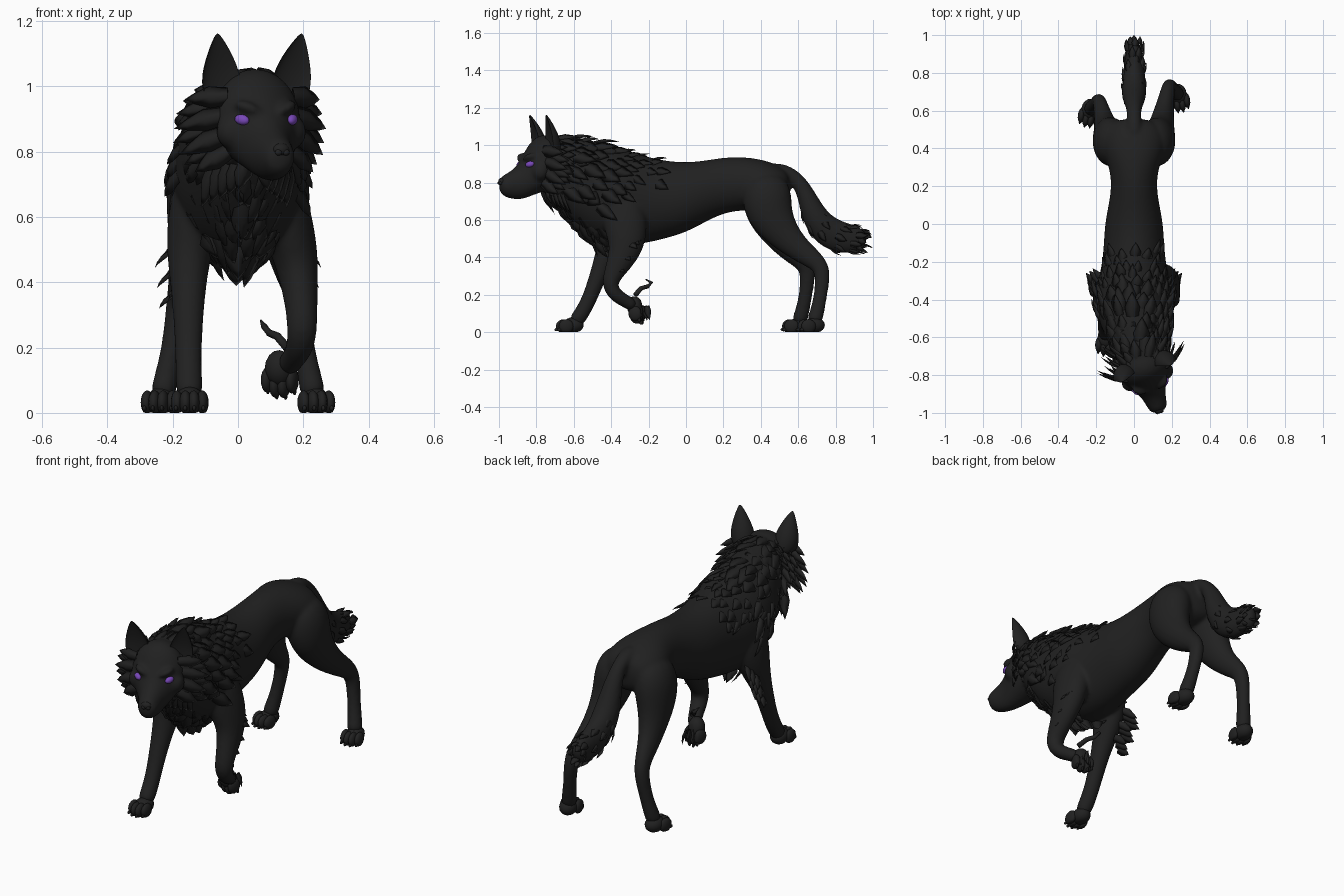
import bpy, bmesh, math, random
from mathutils import Vector, Matrix

random.seed(4)
cube = bpy.data.objects.get("Cube")
if cube:
    bpy.data.objects.remove(cube, do_unlink=True)

def material(name, rgb):
    m = bpy.data.materials.new(name)
    m.use_nodes = True
    m.diffuse_color = (*rgb, 1)
    m.node_tree.nodes["Principled BSDF"].inputs["Base Color"].default_value = (*rgb, 1)
    return m

FUR = material("black fur", (0.015, 0.015, 0.015))
EYE = material("violet eye", (0.19, 0.065, 0.48))
X, Y, Z = Vector((1, 0, 0)), Vector((0, 1, 0)), Vector((0, 0, 1))
HEAD = Matrix.Translation((0.065, -0.79, 0)) @ Matrix.Rotation(math.radians(19), 4, 'Z')

def finish(name, bm, mat=FUR, sub=0, M=None):
    if M:
        bm.transform(M)
    bmesh.ops.recalc_face_normals(bm, faces=bm.faces)
    me = bpy.data.meshes.new(name)
    bm.to_mesh(me)
    bm.free()
    me.materials.append(mat)
    me.polygons.foreach_set("use_smooth", [True] * len(me.polygons))
    ob = bpy.data.objects.new(name, me)
    bpy.context.collection.objects.link(ob)
    if sub:
        mod = ob.modifiers.new("Round", 'SUBSURF')
        mod.levels = mod.render_levels = sub
    return ob

def loft(bm, pts, n=14, axis=None, hollow=False, M=Matrix()):
    """Skin of elliptical rings (x, y, z, half width, half depth) along a path."""
    c = [Vector(p[:3]) for p in pts]
    rings = []
    for i, p in enumerate(pts):
        t = axis or (c[min(i + 1, len(c) - 1)] - c[max(i - 1, 0)]).normalized()
        side = (X - t * t.dot(X)).normalized()
        up = side.cross(t)
        ring = []
        for k in range(n):
            a = math.tau * k / n
            s = math.sin(a)
            if hollow and s * up.y < 0:
                s *= -0.3
            ring.append(bm.verts.new(M @ (c[i] + side * math.cos(a) * p[3] + up * s * p[4])))
        rings.append(ring)
    for r, q in zip(rings, rings[1:]):
        for k in range(n):
            bm.faces.new((r[k], r[(k + 1) % n], q[(k + 1) % n], q[k]))
    bm.faces.new(rings[0])
    bm.faces.new(rings[-1])

def ball(bm, loc, size, rot=Matrix(), M=Matrix()):
    m = M @ Matrix.Translation(loc) @ rot @ Matrix.Diagonal((*size, 1))
    bmesh.ops.create_uvsphere(bm, u_segments=16, v_segments=10, radius=1, matrix=m)

def tuft(bm, p, d, n, length, w):
    """Leaf-shaped lock of fur lying along d, with its flat side facing n."""
    d = d.normalized()
    s = d.cross(n).normalized()
    n = s.cross(d)
    rows = []
    for t, k in ((0, 0.8), (0.4, 1), (0.75, 0.5)):
        o = p + d * length * t + n * 0.06 * length * math.sin(t * 3)
        rows.append([bm.verts.new(o + v * w * k) for v in (s, n * 0.25, -s, -n * 0.25)])
    tip = bm.verts.new(p + d * length)
    for r, q in zip(rows, rows[1:]):
        for k in range(4):
            bm.faces.new((r[k], r[(k + 1) % 4], q[(k + 1) % 4], q[k]))
    for k in range(4):
        bm.faces.new((rows[-1][k], rows[-1][(k + 1) % 4], tip))

def paw(name, M):
    """Paw at the origin pointing to -y, with pad, four toes and claws."""
    bm = bmesh.new()
    ball(bm, (0, .012, .038), (.045, .056, .042))
    for k in range(4):
        u = k - 1.5
        y = -.048 + abs(u) * .015
        ball(bm, (u * .026, y, .032), (.019, .04, .037))
        ball(bm, (u * .028, y - .034, .014), (.006, .014, .009))
    for v in bm.verts:
        v.co.z = max(v.co.z, 0)
    finish(name, bm, M=M)

body = bmesh.new()

# Torso and neck: y, centre x, half width, top, bottom
BODY = [(-0.78, .05, .09, 1.03, .78), (-0.7, .04, .14, 1.06, .68), (-0.6, .02, .175, 1.045, .57),
        (-0.5, 0, .195, 1.03, .49), (-0.4, 0, .205, 1.0, .46), (-0.3, 0, .193, .97, .46),
        (-0.2, 0, .17, .94, .475), (-0.1, 0, .162, .918, .5), (0, 0, .157, .91, .53),
        (.1, 0, .137, .92, .585), (.2, 0, .12, .937, .635), (.3, 0, .132, .94, .65),
        (.4, 0, .172, .928, .65), (.5, 0, .165, .895, .66), (.56, 0, .09, .85, .7)]
loft(body, [(x, y, (t + b) / 2, w, (t - b) / 2) for y, x, w, t, b in BODY], n=18, axis=Y)

# Head, built straight and turned with HEAD
SKULL = [(.13, .1, 1.04, .77), (.05, .14, 1.062, .75), (0, .14, 1.055, .74), (-.04, .12, 1.018, .725),
         (-.075, .092, .958, .712), (-.11, .07, .9, .706), (-.15, .06, .865, .71),
         (-.19, .052, .845, .722), (-.218, .036, .825, .748)]
loft(body, [(0, y, (t + b) / 2, w, (t - b) / 2) for y, w, t, b in SKULL], axis=-Y, M=HEAD)
for s in (-1, 1):
    tilt = Matrix.Rotation(s * -0.4, 4, 'Y') @ Matrix.Rotation(s * 0.5, 4, 'Z')
    ball(body, (s * .062, -.07, .934), (.046, .03, .019), tilt, HEAD)
    ball(body, (s * .09, -.02, .86), (.055, .05, .055), M=HEAD)

# Hind legs
for s, side, back in ((-1, "right", 0), (1, "left", .08)):
    leg = [(.085, .41, .84, .075, .1), (.116, .43, .74, .108, .14), (.132, .445, .63, .092, .13),
           (.145, .49, .53, .07, .094), (.16, .555, .44, .052, .066), (.178, .63, .375, .039, .052),
           (.186, .655, .32, .036, .045), (.202, .64, .2, .032, .035), (.222, .62, .1, .038, .04),
           (.232, .6, .045, .042, .044)]
    shift = [back * min(1, max(0, (.6 - p[2]) / .25)) for p in leg]
    loft(body, [(s * x, y + o, z, w, h) for (x, y, z, w, h), o in zip(leg, shift)])
    paw(side + "_hind_paw", Matrix.Translation((s * .236, .595 + back, 0)) @ Matrix.Rotation(s * .15, 4, 'Z'))

# Planted right foreleg
loft(body, [(-.11, -.36, .74, .07, .11), (-.135, -.37, .62, .082, .12), (-.15, -.385, .5, .073, .09),
            (-.152, -.43, .4, .057, .06), (-.152, -.475, .29, .047, .046), (-.152, -.515, .18, .041, .041),
            (-.15, -.56, .095, .042, .042), (-.148, -.6, .045, .042, .044)])
paw("right_front_paw", Matrix.Translation((-.148, -.615, 0)))

# Raised left foreleg, folded back at the wrist
loft(body, [(.11, -.35, .74, .07, .11), (.14, -.33, .62, .085, .125), (.172, -.315, .5, .075, .11),
            (.186, -.33, .42, .062, .085), (.195, -.385, .32, .05, .055), (.197, -.412, .25, .047, .045),
            (.19, -.375, .195, .044, .04), (.167, -.32, .165, .037, .035), (.148, -.275, .135, .037, .036)])
paw("left_front_paw", Matrix.Translation((.136, -.235, .13)) @ Matrix.Rotation(math.radians(98), 4, 'X')
    @ Matrix.Rotation(-.25, 4, 'Y'))

# Tail
TAIL = [(0, .44, .87, .05, .04), (0, .53, .865, .04, .038), (0, .6, .815, .038, .04), (0, .645, .73, .052, .05),
        (0, .68, .63, .068, .07), (0, .74, .545, .066, .088), (0, .83, .502, .055, .09),
        (0, .915, .495, .044, .075), (0, .965, .478, .026, .045)]
loft(body, TAIL)

# Body parts fused into one soft skin
skin = finish("body", body, sub=2)
mod = skin.modifiers.new("Fuse", 'REMESH')
mod.mode = 'VOXEL'
mod.voxel_size = 0.01
mod.use_smooth_shade = True
mod = skin.modifiers.new("Soften", 'SMOOTH')
mod.factor = 0.5
mod.iterations = 5

# Nose, eyes and ears
bm = bmesh.new()
ball(bm, (0, -.204, .806), (.027, .02, .02))
for s in (-1, 1):
    ball(bm, (s * .012, -.217, .798), (.011, .008, .01))
finish("nose", bm, M=HEAD)
for s, side in ((-1, "right"), (1, "left")):
    bm = bmesh.new()
    ball(bm, (s * .082, -.076, .898), (.025, .014, .016),
         Matrix.Rotation(s * -0.3, 4, 'Y') @ Matrix.Rotation(s * 0.85, 4, 'Z'))
    finish(side + "_eye", bm, EYE, M=HEAD)
    bm = bmesh.new()
    loft(bm, [(s * .105, .02, .95, .06, .075), (s * .115, .018, 1.02, .066, .068), (s * .122, .013, 1.07, .052, .05),
              (s * .13, .004, 1.12, .03, .028), (s * .137, -.005, 1.163, .005, .006)], hollow=True, M=HEAD)
    finish(side + "_ear", bm, sub=2)

def surface(y, a):
    """Point and outward direction on the torso; a = 0 is the top."""
    for p, q in zip(BODY, BODY[1:]):
        if p[0] <= y <= q[0]:
            f = (y - p[0]) / (q[0] - p[0])
            _, x, w, t, b = [u + (v - u) * f for u, v in zip(p, q)]
            h = (t - b) / 2
            return (Vector((x + w * math.sin(a), y, (t + b) / 2 + h * math.cos(a))),
                    Vector((math.sin(a) / w, 0, math.cos(a) / h)).normalized())

# Mane: overlapping locks over neck, shoulders and chest
bm = bmesh.new()
for i in range(11):
    y0 = -0.72 + i * 0.053
    for k in range(18):
        a = math.tau * (k + 0.5 * (i % 2)) / 18 + random.uniform(-.1, .1)
        height = math.cos(a)
        if y0 > -0.4 and height < 0.4 - (y0 < -0.3) * 0.4:
            continue
        p, n = surface(y0 + random.uniform(-.02, .02), a)
        d = Y * 0.9 - Z * (0.3 if height > 0.5 else 0.6) + n * random.uniform(.05, .45)
        if height < -0.4:
            d = Y * 0.4 - Z * 0.55 - X * p.x * 2.5
        fade = 1 if y0 < -0.35 else 0.75
        tuft(bm, p - n * 0.014, d, n, random.uniform(.09, .15) * fade, random.uniform(.03, .045) * fade)
for x in (-.07, 0, .07):
    tuft(bm, Vector((x, -.5, .55)), Vector((-x, .2, -1)), -Y, .15 - abs(x), .05)
finish("mane", bm)

# Cheek ruff, crown and throat locks
bm = bmesh.new()
for row in range(3):
    for k in range(22):
        a = math.tau * k / 22 + random.uniform(-.08, .08)
        n = Vector((math.sin(a), 0, math.cos(a)))
        p = Vector((n.x * .12, .02 + row * .05, .9 + n.z * .13))
        side = n.x * n.x
        d = Y * 0.9 + n * (0.2 + side * 0.6) - Z * 0.25
        tuft(bm, p, d, n - Y * (.3 + side), random.uniform(.06, .09) + side * .04, .03)
for s in (-1, 1):
    for k in range(7):
        z = .97 - k * .028
        fan = math.sin((k + 1) * .42)
        tuft(bm, Vector((s * .105, -.01 + .015 * (k % 2), z)), Vector((s * 1.1, .75, -.1 - k * .12)),
             Vector((s * .6, -1, .1)), .11 + .07 * fan, .034)
    for k in range(5):
        tuft(bm, Vector((s * (.03 + k * .02), .03 + k * .014, .77)),
             Vector((s * .2, .4, -1)), -Y, .1 + .014 * k, .03)
finish("cheek_ruff", bm, M=HEAD)

# Elbow fur on both forelegs, and the long lock at the raised wrist
bm = bmesh.new()
for s in (-1, 1):
    for k in range(9):
        z = .54 - k * .023
        p = Vector((s * (.165 + .02 * (k % 3)), -.3 - .4 * (.54 - z), z))
        tuft(bm, p, Vector((s * .5, .6, -.5)), Vector((s, .1, .4)), .1 - k * .004, .028)
for k in range(6):
    p = Vector((.12 + .012 * (k % 3), -.28 + k * .014, .14))
    tuft(bm, p, Vector((-.1 + .1 * (k % 3), .1, -.5)), X, .08, .018)
loft(bm, [(.15, -.27, .2, .014, .014), (.12, -.24, .235, .013, .012), (.095, -.205, .245, .011, .011),
          (.08, -.185, .265, .01, .01), (.07, -.215, .283, .003, .003)], n=8)
finish("foreleg_fur", bm)

# Bushy tail end
bm = bmesh.new()
for i, (p, q) in enumerate(zip(TAIL[3:], TAIL[4:])):
    t = (Vector(q[:3]) - Vector(p[:3])).normalized()
    for k in range(9):
        a = math.tau * (k + .5 * (i % 2)) / 9
        f = random.random()
        n = X * math.cos(a) + X.cross(t) * math.sin(a)
        o = Vector(p[:3]).lerp(Vector(q[:3]), f) + X * math.cos(a) * p[3] * .85
        o += X.cross(t) * math.sin(a) * (p[4] + (q[4] - p[4]) * f) * .87
        tuft(bm, o, t + n * .1, n, .065 if i < 4 else .045, .02)
tuft(bm, Vector((0, .94, .47)), Vector((0, 1, -.35)), Z, .065, .024)
finish("tail_fur", bm)
